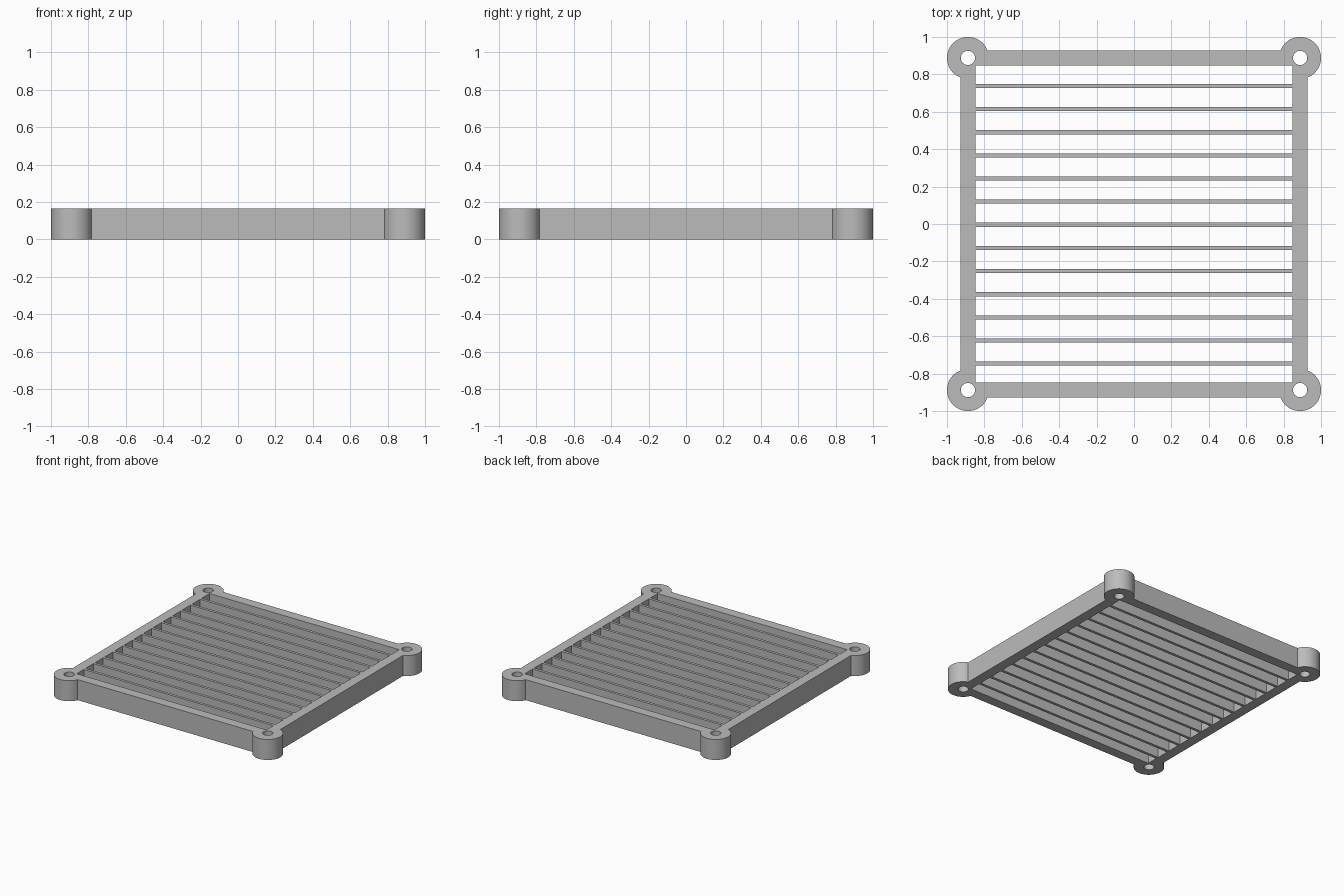
import bpy
import bmesh
import math
from mathutils import Matrix

cube = bpy.data.objects.get("Cube")
if cube:
    bpy.data.objects.remove(cube, do_unlink=True)

HEIGHT = 0.166
OUTER = 0.928          # half width of the frame
INNER = 0.848          # half width of the opening
CORNER = 0.888         # screw boss centre
BOSS_R, HOLE_R = 0.112, 0.038
SLATS, PITCH, SLAT_T = 13, 0.1237, 0.022
FIRST_SLAT = 0.738

grey = bpy.data.materials.new("plain grey")
grey.use_nodes = True
grey.diffuse_color = (0.5, 0.5, 0.5, 1)
grey.node_tree.nodes["Principled BSDF"].inputs["Base Color"].default_value = (0.5, 0.5, 0.5, 1)


def add_box(bm, x0, x1, y0, y1, z0, z1):
    place = Matrix.Translation(((x0 + x1) / 2, (y0 + y1) / 2, (z0 + z1) / 2))
    size = Matrix.Diagonal((x1 - x0, y1 - y0, z1 - z0, 1))
    bmesh.ops.create_cube(bm, size=1, matrix=place @ size)


def add_corner_cylinders(bm, radius, depth):
    for sx in (-1, 1):
        for sy in (-1, 1):
            bmesh.ops.create_cone(
                bm, cap_ends=True, segments=64, radius1=radius, radius2=radius, depth=depth,
                matrix=Matrix.Translation((sx * CORNER, sy * CORNER, HEIGHT / 2)))


def make_object(name, bm):
    mesh = bpy.data.meshes.new(name)
    bm.to_mesh(mesh)
    bm.free()
    obj = bpy.data.objects.new(name, mesh)
    obj.data.materials.append(grey)
    bpy.context.collection.objects.link(obj)
    return obj


def combine(target, tool, operation):
    tool.hide_render = True
    mod = target.modifiers.new(operation.lower(), 'BOOLEAN')
    mod.operation = operation
    mod.solver = 'EXACT'
    mod.object = tool
    bpy.context.view_layer.objects.active = target
    bpy.ops.object.modifier_apply(modifier=mod.name)
    bpy.data.objects.remove(tool, do_unlink=True)


# Square plate that becomes the frame and slats
bm = bmesh.new()
add_box(bm, -OUTER, OUTER, -OUTER, OUTER, 0, HEIGHT)
grille = make_object("vent_grille", bm)

# Round screw bosses on the corners
bm = bmesh.new()
add_corner_cylinders(bm, BOSS_R, HEIGHT)
combine(grille, make_object("corner_bosses", bm), 'UNION')

# Slots between the slats, and the screw holes
bm = bmesh.new()
top = INNER
for i in range(SLATS + 1):
    slat_y = FIRST_SLAT - i * PITCH
    bottom = slat_y + SLAT_T / 2 if i < SLATS else -INNER
    add_box(bm, -INNER, INNER, bottom, top, -0.1, HEIGHT + 0.1)
    top = slat_y - SLAT_T / 2
add_corner_cylinders(bm, HOLE_R, HEIGHT + 0.2)
combine(grille, make_object("slot_cutter", bm), 'DIFFERENCE')

# Smooth the round walls, keep the edges crisp
bpy.ops.object.select_all(action='DESELECT')
grille.select_set(True)
bpy.context.view_layer.objects.active = grille
bpy.ops.object.shade_smooth_by_angle(angle=math.radians(30))
